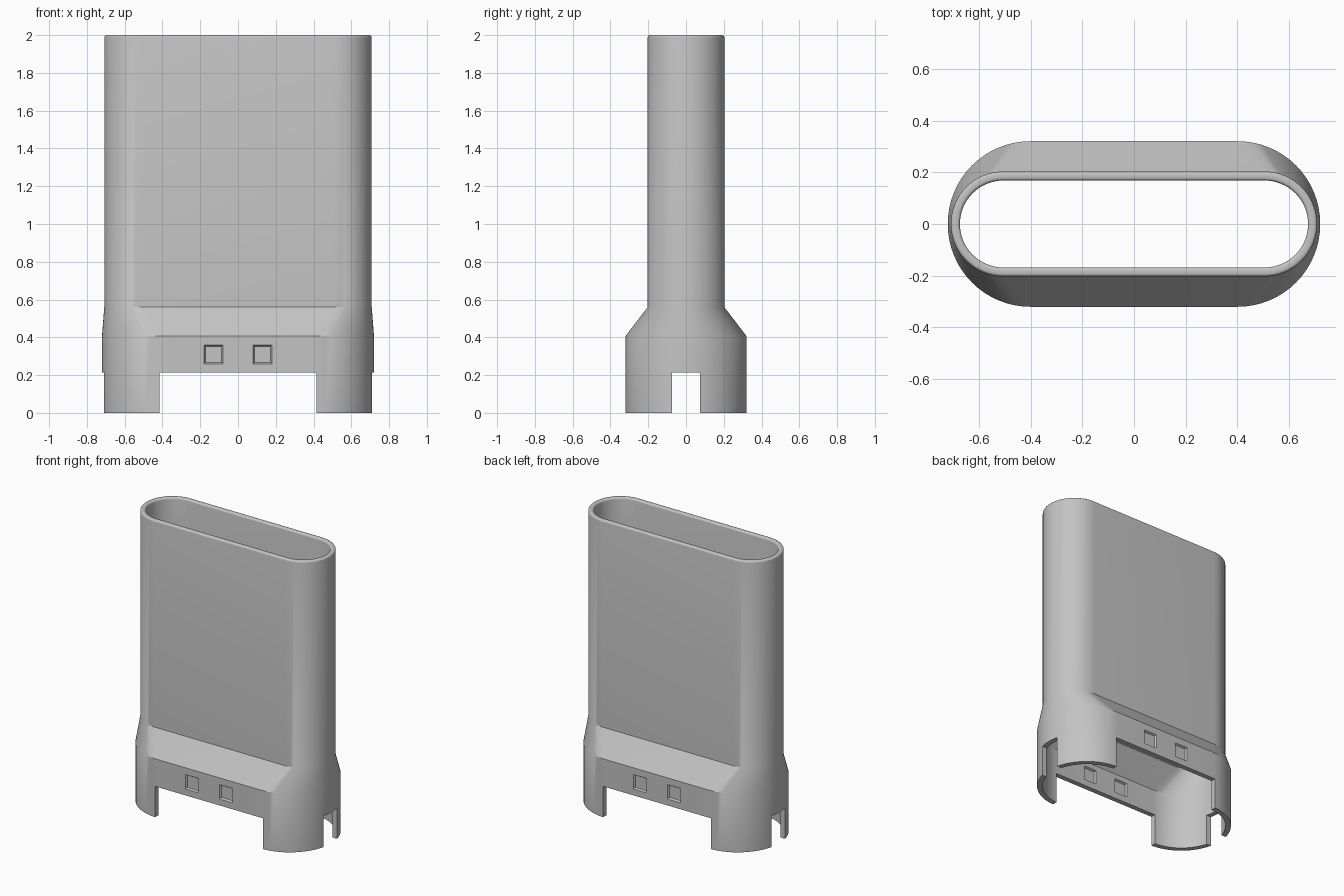
import bpy
import bmesh
from math import pi, cos, sin, radians

cube = bpy.data.objects.get("Cube")
if cube:
    bpy.data.objects.remove(cube, do_unlink=True)

gray = bpy.data.materials.new("light gray plastic")
gray.use_nodes = True
COLOR = (0.55, 0.55, 0.55, 1)
gray.diffuse_color = COLOR
gray.node_tree.nodes["Principled BSDF"].inputs["Base Color"].default_value = COLOR

ARC = 32
WALL = 0.035


def finish(bm, name):
    bmesh.ops.recalc_face_normals(bm, faces=bm.faces)
    mesh = bpy.data.meshes.new(name)
    bm.to_mesh(mesh)
    bm.free()
    mesh.materials.append(gray)
    obj = bpy.data.objects.new(name, mesh)
    bpy.context.collection.objects.link(obj)
    return obj


def stadium(bm, straight, radius, z):
    """Ring of vertices: two half circles joined by straight sides."""
    ring = []
    for side in (1, -1):
        for i in range(ARC + 1):
            a = -pi / 2 + pi * i / ARC
            ring.append(bm.verts.new((side * (straight + radius * cos(a)),
                                      side * radius * sin(a), z)))
    return ring


def box_cutter(size, location, back_scale=1.0):
    """Box whose +y end can be tapered to form a bevelled pocket."""
    bm = bmesh.new()
    bmesh.ops.create_cube(bm, size=1)
    for v in bm.verts:
        k = back_scale if v.co.y > 0 else 1
        v.co = (v.co.x * size[0] * k, v.co.y * size[1], v.co.z * size[2] * k)
    obj = finish(bm, "cutter")
    obj.location = location
    obj.hide_render = True
    return obj


# Hollow shell: outside going up, rounded rim, inside going down
top, low = (0.505, 0.203), (0.40, 0.32)
profile = [(*low, 0), (*low, 0.407), (*top, 0.56)]
RIM = 0.012
for i in range(5):
    a = pi / 2 * i / 4
    profile.append((top[0], top[1] - RIM * (1 - cos(a)), 2 - RIM * (1 - sin(a))))
for i in range(5):
    a = pi / 2 * i / 4
    profile.append((top[0], top[1] - WALL + RIM * (1 - sin(a)), 2 - RIM * (1 - cos(a))))
profile += [(top[0], top[1] - WALL, 0.55),
            (low[0], low[1] - WALL, 0.395),
            (low[0], low[1] - WALL, 0)]

bm = bmesh.new()
rings = [stadium(bm, *p) for p in profile]
for r, ring in enumerate(rings):
    above = rings[(r + 1) % len(rings)]
    for i in range(len(ring)):
        j = (i + 1) % len(ring)
        bm.faces.new((ring[i], ring[j], above[j], above[i]))
shell = finish(bm, "connector_shell")

# Slots that leave four corner legs
cutters = [box_cutter((0.83, 2, 0.43), (0, 0, 0)),
           box_cutter((2, 0.15, 0.43), (0, 0, 0))]

# Square pockets on both faces of the front and back walls
DEPTH = 0.012
for x in (-0.13, 0.13):
    for side in (0, pi):
        for y, turn in ((-low[1], 0), (-low[1] + WALL, pi)):
            pocket = box_cutter((0.115, DEPTH * 2, 0.115), (x, y, 0.31), 0.74)
            pocket.rotation_euler.z = turn + side
            if side:
                pocket.location.y = -y
            cutters.append(pocket)

for cutter in cutters:
    mod = shell.modifiers.new("cut", "BOOLEAN")
    mod.operation = "DIFFERENCE"
    mod.solver = "EXACT"
    mod.object = cutter

bpy.ops.object.select_all(action="DESELECT")
shell.select_set(True)
bpy.context.view_layer.objects.active = shell
for mod in list(shell.modifiers):
    bpy.ops.object.modifier_apply(modifier=mod.name)
for cutter in cutters:
    bpy.data.objects.remove(cutter, do_unlink=True)
bpy.ops.object.shade_smooth_by_angle(angle=radians(30))
